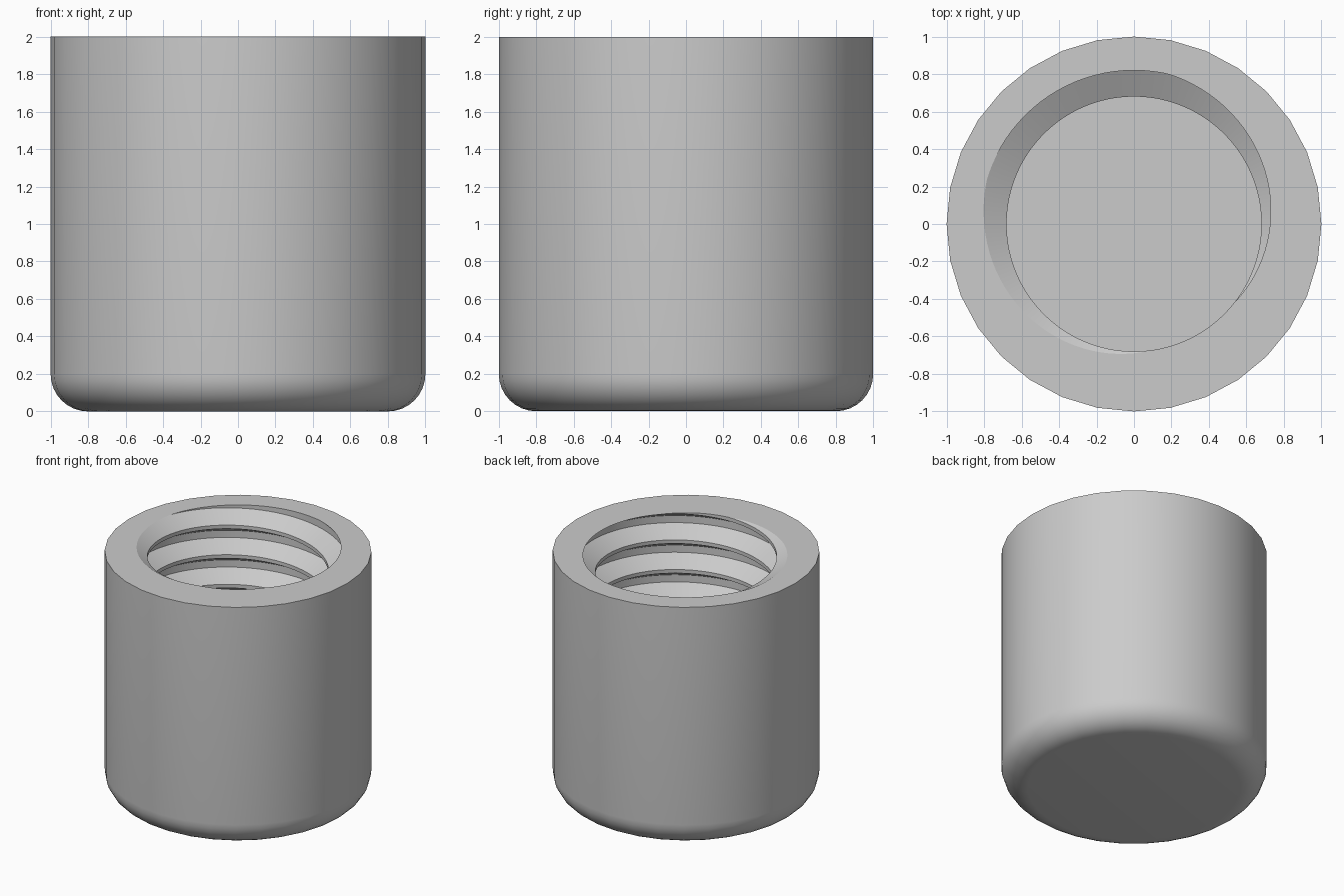
import bpy
import bmesh
from math import cos, sin, pi, radians, tau

cube = bpy.data.objects.get("Cube")
if cube:
    bpy.data.objects.remove(cube, do_unlink=True)

HEIGHT, FLOOR = 2.0, 0.2
OUTER_SIDES, THREAD_SIDES = 32, 96
FILLET = 0.2
MINOR, MAJOR = 0.68, 0.82
PITCH, CREST, FLANK = 0.245, 0.03, 0.078
START = radians(38)          # where the groove breaks through the rim

grey = bpy.data.materials.new("plain grey")
grey.use_nodes = True
grey.diffuse_color = (0.6, 0.6, 0.6, 1)
grey.node_tree.nodes["Principled BSDF"].inputs["Base Color"].default_value = (0.6, 0.6, 0.6, 1)

bm = bmesh.new()


def open_edges(z):
    return [e for e in bm.edges if e.is_boundary and all(abs(v.co.z - z) < 1e-4 for v in e.verts)]


# Threaded bore: one helical strip whose last column joins the first, one turn up
section = [(0, MINOR), (CREST, MINOR), (CREST + FLANK, MAJOR), (PITCH - FLANK, MAJOR)]
rows = [(HEIGHT + turn * PITCH + dz, r) for turn in range(-10, 3) for dz, r in section]
columns = []
for i in range(THREAD_SIDES):
    a = tau * i / THREAD_SIDES
    rise = PITCH * (a + START) / tau
    columns.append([bm.verts.new((r * cos(a), r * sin(a), z + rise)) for z, r in rows])
columns.append(columns[0][len(section):])
for left, right in zip(columns, columns[1:]):
    for j in range(len(rows) - len(section) - 1):
        bm.faces.new((left[j], right[j], right[j + 1], left[j + 1]))

# Trim the thread level with the rim and the inner floor, then close the floor
for z, direction in ((HEIGHT, 1), (FLOOR, -1)):
    bmesh.ops.bisect_plane(bm, geom=bm.verts[:] + bm.edges[:] + bm.faces[:], dist=1e-5,
                           plane_co=(0, 0, z), plane_no=(0, 0, direction), clear_outer=True)
bmesh.ops.edgeloop_fill(bm, edges=open_edges(FLOOR))

# Outer wall with a rounded bottom edge
profile = [(1 - FILLET + FILLET * sin(t * pi / 16), FILLET - FILLET * cos(t * pi / 16)) for t in range(9)]
profile.append((1, HEIGHT))
rings = []
for r, z in profile:
    rings.append([bm.verts.new((r * cos(tau * i / OUTER_SIDES), r * sin(tau * i / OUTER_SIDES), z))
                  for i in range(OUTER_SIDES)])
for low, high in zip(rings, rings[1:]):
    for i in range(OUTER_SIDES):
        k = (i + 1) % OUTER_SIDES
        bm.faces.new((low[i], low[k], high[k], high[i]))
bm.faces.new(rings[0][::-1])

# Flat rim between the wall and the thread
bmesh.ops.triangle_fill(bm, edges=open_edges(HEIGHT), use_beauty=True, normal=(0, 0, 1))
bmesh.ops.recalc_face_normals(bm, faces=bm.faces[:])

mesh = bpy.data.meshes.new("threaded_cap")
bm.to_mesh(mesh)
bm.free()
mesh.materials.append(grey)
cap = bpy.data.objects.new("threaded_cap", mesh)
bpy.context.collection.objects.link(cap)
bpy.context.view_layer.objects.active = cap
cap.select_set(True)
bpy.ops.object.shade_smooth_by_angle(angle=radians(25))
